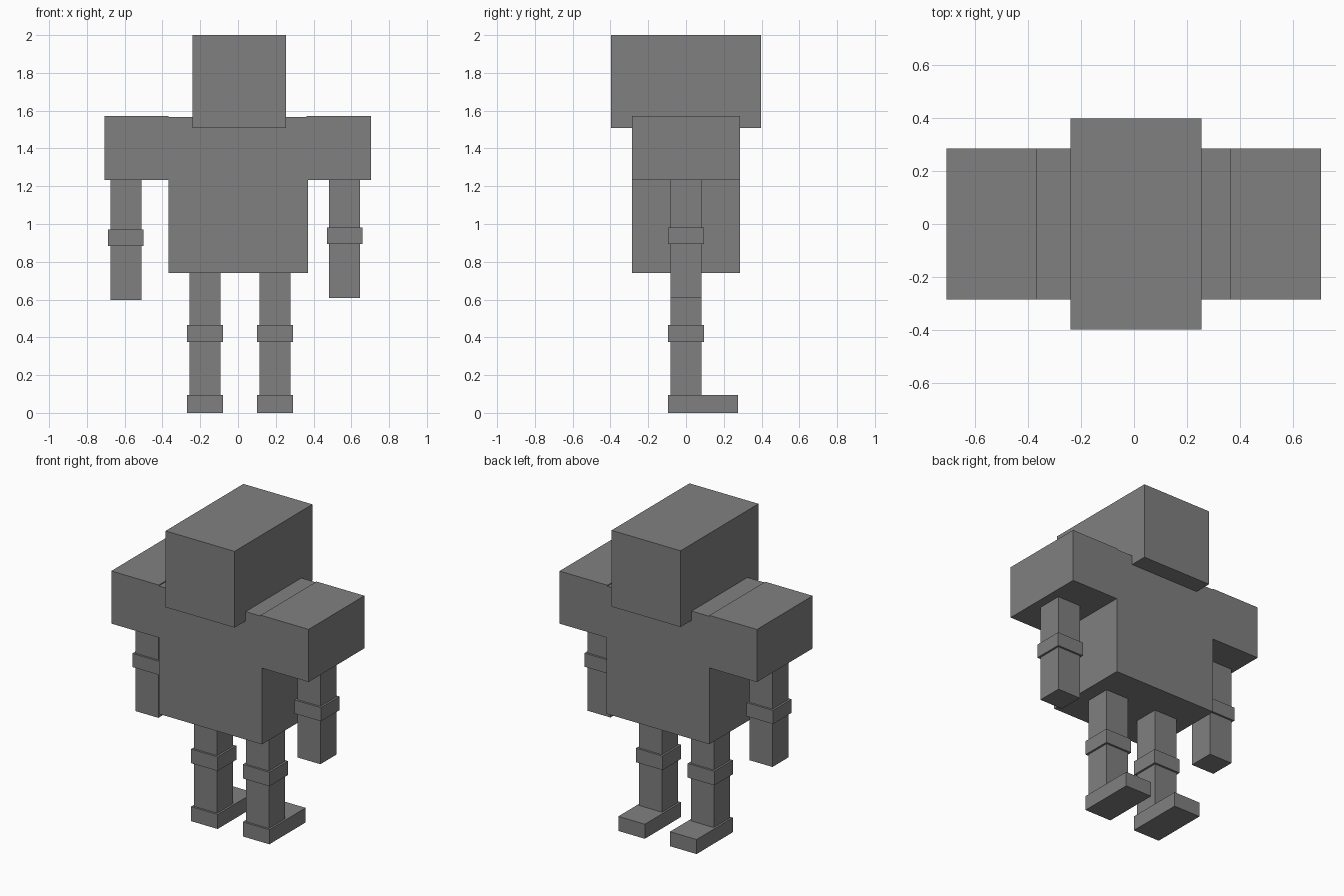
import bpy
import bmesh
from mathutils import Matrix, Vector

cube = bpy.data.objects.get("Cube")
if cube:
    bpy.data.objects.remove(cube, do_unlink=True)

GREY = (0.216, 0.216, 0.216, 1.0)
grey = bpy.data.materials.new("plain grey")
grey.use_nodes = True
grey.diffuse_color = GREY
shader = next(n for n in grey.node_tree.nodes if n.type == "BSDF_PRINCIPLED")
shader.inputs["Base Color"].default_value = GREY


def block(name, x, y, z):
    """Flat-faced box spanning the given (low, high) range on each axis."""
    spans = (x, y, z)
    centre = Vector([(lo + hi) / 2 for lo, hi in spans])
    size = Vector([hi - lo for lo, hi in spans])
    bm = bmesh.new()
    matrix = Matrix.Translation(centre) @ Matrix.Diagonal(size).to_4x4()
    bmesh.ops.create_cube(bm, size=1, matrix=matrix)
    mesh = bpy.data.meshes.new(name)
    bm.to_mesh(mesh)
    bm.free()
    mesh.materials.append(grey)
    obj = bpy.data.objects.new(name, mesh)
    bpy.context.collection.objects.link(obj)
    return obj


def around(middle, half):
    return (middle - half, middle + half)


# Half widths shared by the limbs and the bands around their joints
LIMB, JOINT = 0.082, 0.095
limb_y = around(0, LIMB)
joint_y = around(0, JOINT)
body_y = around(0, 0.285)

# Head and torso
block("head", (-0.24, 0.254), around(0, 0.398), (1.507, 2.0))
block("torso", (-0.367, 0.371), body_y, (0.74, 1.567))

# Shoulders
block("right_shoulder", (-0.707, -0.367), body_y, (1.233, 1.573))
block("left_shoulder", (0.362, 0.705), body_y, (1.233, 1.573))

# Arms with elbow bands; the left one hangs slightly higher
for side, x, lift in (("right", -0.594, 0.0), ("left", 0.565, 0.01)):
    block(side + "_arm", around(x, LIMB), limb_y, (0.598 + lift, 1.24))
    block(side + "_elbow", around(x, JOINT), joint_y, (0.884 + lift, 0.972 + lift))

# Legs with knee bands and feet
for side, x in (("right", -0.174), ("left", 0.196)):
    block(side + "_leg", around(x, LIMB), limb_y, (0.05, 0.745))
    block(side + "_knee", around(x, JOINT), joint_y, (0.375, 0.466))
    block(side + "_foot", around(x, JOINT), (-JOINT, 0.276), (0.0, 0.094))
